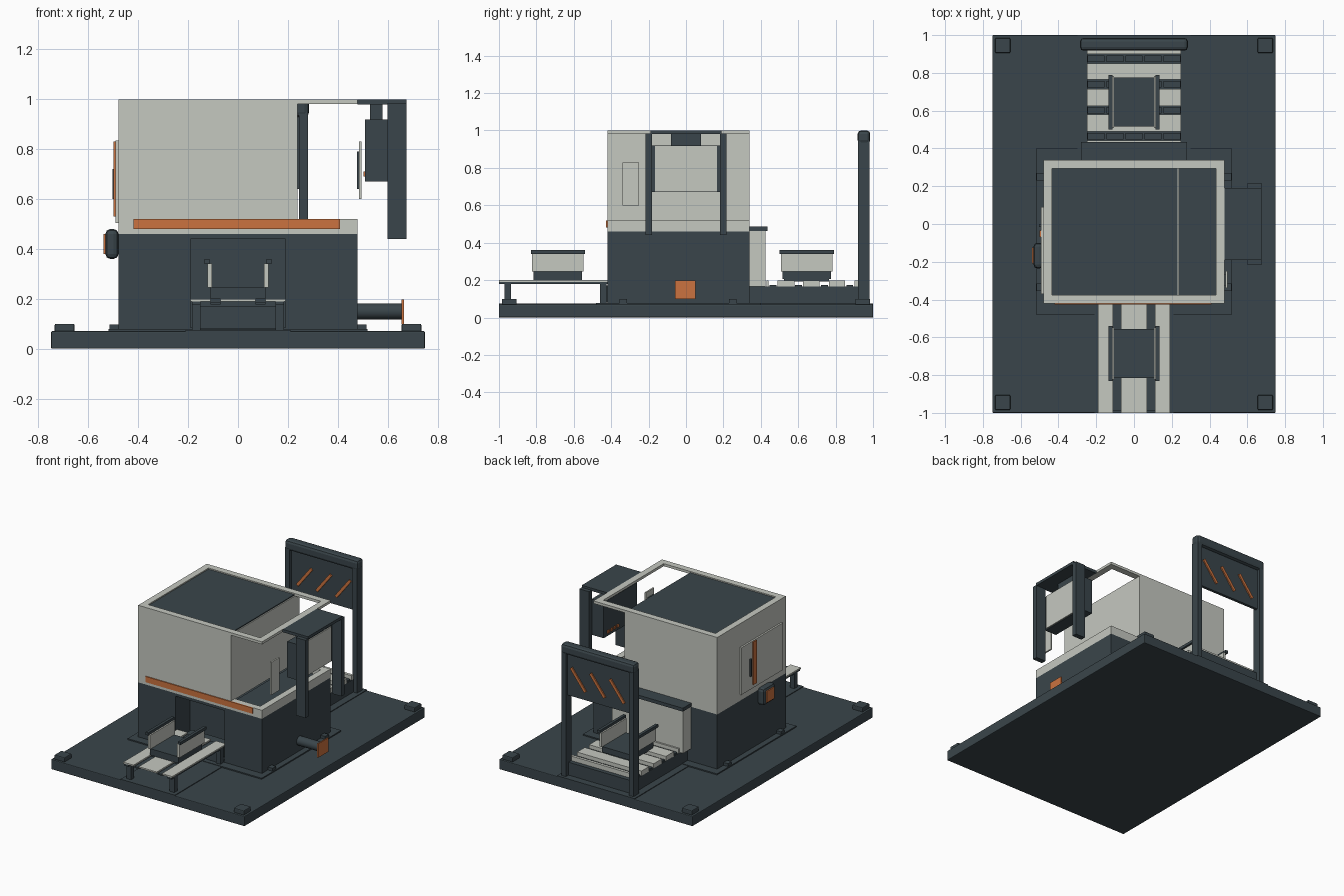
import bpy, math


def material(name, rgb):
    m = bpy.data.materials.new(name)
    m.diffuse_color = (*rgb, 1)
    return m


DARK = material("slate", (0.042, 0.060, 0.070))
LIGHT = material("pale_grey", (0.56, 0.58, 0.53))
ORANGE = material("orange", (0.60, 0.17, 0.05))


def box(name, x, y, z, mat=DARK, bevel=0.0):
    """Box given by its (min, max) range on each axis."""
    bpy.ops.mesh.primitive_cube_add(size=1, location=[(a + b) / 2 for a, b in (x, y, z)])
    o = bpy.context.object
    o.name = name
    o.scale = [b - a for a, b in (x, y, z)]
    bpy.ops.object.transform_apply(location=False, rotation=False, scale=True)
    if mat:
        o.data.materials.append(mat)
    if bevel:
        b = o.modifiers.new("bevel", 'BEVEL')
        b.width, b.segments = bevel, 2
    return o


def frame(name, x, y, z, w, mat):
    """Flat rectangular rim made of four bars."""
    for s, yy in (("front", (y[0], y[0] + w)), ("back", (y[1] - w, y[1]))):
        box(f"{name}_{s}", x, yy, z, mat)
    for s, xx in (("left", (x[0], x[0] + w)), ("right", (x[1] - w, x[1]))):
        box(f"{name}_{s}", xx, (y[0] + w, y[1] - w), z, mat)


# Ground plate, raised pads and corner feet
box("base_plate", (-0.75, 0.75), (-1, 1), (0, 0.07), bevel=0.005)
box("machine_pad", (-0.52, 0.52), (-0.48, 0.40), (0.065, 0.078))
box("infeed_pad", (-0.21, 0.21), (-1, -0.48), (0.065, 0.075))
box("outfeed_pad", (-0.30, 0.30), (0.40, 1), (0.065, 0.075))
for sx in (-1, 1):
    for sy in (-1, 1):
        cx, cy = 0.695 * sx, 0.945 * sy
        box("corner_block", (cx - 0.04, cx + 0.04), (cy - 0.04, cy + 0.04), (0.065, 0.10), bevel=0.006)
    for cy in (-0.335, 0.25):
        cx = 0.495 * sx
        box("anchor_foot", (cx - 0.02, cx + 0.02), (cy - 0.02, cy + 0.02), (0.07, 0.098))

# Lower housing with the infeed recess cut out of its front
housing = box("lower_housing", (-0.48, 0.48), (-0.42, 0.34), (0.075, 0.46))
cutter = box("recess_cutter", (-0.19, 0.19), (-0.6, -0.26), (0.085, 0.44), DARK)
cutter.hide_render = True
cutter.hide_set(True)
cut = housing.modifiers.new("recess", 'BOOLEAN')
cut.operation, cut.object, cut.solver = 'DIFFERENCE', cutter, 'EXACT'

# Upper cabinet, open bay and top rim
frame("waist_band", (-0.48, 0.48), (-0.42, 0.34), (0.46, 0.52), 0.045, LIGHT)
box("bay_floor", (0.2, 0.436), (-0.376, 0.296), (0.455, 0.475))
box("upper_cabinet", (-0.48, 0.238), (-0.42, 0.34), (0.515, 0.985), LIGHT)
box("roof_panel", (-0.436, 0.23), (-0.376, 0.296), (0.98, 0.992))
frame("top_rim", (-0.48, 0.48), (-0.42, 0.34), (0.982, 1.0), 0.045, LIGHT)
box("front_stripe", (-0.42, 0.41), (-0.427, -0.418), (0.48, 0.52), ORANGE)

# Left service door, its strip, handle and push button
box("service_door", (-0.492, -0.479), (-0.37, 0.09), (0.505, 0.835), LIGHT)
box("door_strip", (-0.500, -0.491), (-0.07, -0.035), (0.53, 0.83), ORANGE)
box("door_handle", (-0.503, -0.491), (-0.015, 0.0), (0.60, 0.72))
box("button_housing", (-0.532, -0.479), (-0.235, -0.10), (0.36, 0.48), bevel=0.02)
box("button_face", (-0.540, -0.531), (-0.21, -0.125), (0.38, 0.46), ORANGE)

# Right drain pipe with square flange
bpy.ops.mesh.primitive_cylinder_add(vertices=24, radius=0.032, depth=0.19,
                                    location=(0.565, -0.005, 0.15), rotation=(0, math.pi / 2, 0))
pipe = bpy.context.object
pipe.name = "drain_pipe"
pipe.data.materials.append(DARK)
bpy.ops.object.shade_smooth_by_angle()
box("pipe_flange", (0.656, 0.665), (-0.06, 0.052), (0.10, 0.197), ORANGE)

# Right hanging arm with screen, and the small key plate
box("arm_roof", (0.48, 0.675), (-0.19, 0.19), (0.98, 1.0))
for s in (-1, 1):
    y = sorted((0.182 * s, 0.217 * s))
    box("arm_post", (0.60, 0.675), y, (0.44, 0.985))
box("screen_housing", (0.51, 0.60), (-0.183, 0.183), (0.67, 0.92))
box("screen_neck", (0.53, 0.58), (-0.08, 0.08), (0.91, 0.985))
box("screen_face", (0.599, 0.608), (-0.165, 0.165), (0.675, 0.917), LIGHT)
for i in range(4):
    y = 0.02 + i * 0.035
    box("screen_key", (0.503, 0.511), (y, y + 0.02), (0.69, 0.71), ORANGE)
box("key_plate", (0.485, 0.496), (-0.34, -0.25), (0.60, 0.83), LIGHT)
box("key_plate_back", (0.478, 0.485), (-0.325, -0.265), (0.64, 0.79))

# Infeed table: lengthwise slats on a frame with legs
for x in ((-0.19, -0.11), (-0.07, 0.07), (0.11, 0.19)):
    box("infeed_slat", x, (-1, -0.40), (0.19, 0.20), LIGHT)
for s in (-1, 1):
    x = sorted((0.07 * s, 0.11 * s))
    box("infeed_channel", x, (-0.99, -0.40), (0.178, 0.188))
    x = sorted((0.15 * s, 0.185 * s))
    box("infeed_rail", x, (-1, -0.42), (0.178, 0.191))
    for y in (-0.97, -0.46):
        box("infeed_leg", x, (y, y + 0.035), (0.07, 0.185))
box("infeed_step", (-0.15, 0.15), (-0.45, -0.30), (0.08, 0.17))


# Carriers: block, two pale side walls and dark caps
def carrier(cy, z):
    box("carrier_block", (-0.11, 0.11), (cy - 0.13, cy + 0.13), (z, 0.245))
    for s in (-1, 1):
        box("carrier_runner", sorted((0.07 * s, 0.11 * s)), (cy - 0.12, cy + 0.12), (z - 0.012, z + 0.005))
        box("carrier_wall", sorted((0.105 * s, 0.122 * s)), (cy - 0.138, cy + 0.138), (0.245, 0.342), LIGHT)
        box("carrier_cap", sorted((0.115 * s, 0.135 * s)), (cy - 0.145, cy + 0.145), (0.34, 0.36))


carrier(-0.685, 0.20)
carrier(0.645, 0.205)

# Outfeed bed: crosswise slats on a closed base
box("outfeed_base", (-0.25, 0.25), (0.34, 0.95), (0.07, 0.165))
for y in ((0.43, 0.442), (0.49, 0.58), (0.625, 0.715), (0.765, 0.85), (0.90, 0.92)):
    box("outfeed_slat", (-0.25, 0.25), y, (0.163, 0.197), LIGHT)
for y in (0.465, 0.602, 0.74, 0.875):
    for i in range(5):
        x = -0.2 + i * 0.1
        box("outfeed_roller", (x - 0.045, x + 0.045), (y - 0.018, y + 0.018), (0.16, 0.175))

# Outfeed hood
box("outfeed_hood", (-0.275, 0.275), (0.338, 0.425), (0.165, 0.465), LIGHT)
box("hood_cap", (-0.28, 0.28), (0.338, 0.435), (0.463, 0.487))

# Gantry with sign panel and diagonal stripes on both sides
for s in (-1, 1):
    box("gantry_post", sorted((0.245 * s, 0.28 * s)), (0.92, 0.98), (0.07, 0.95))
box("gantry_beam", (-0.285, 0.285), (0.918, 0.985), (0.93, 1.0), bevel=0.018)
box("gantry_panel", (-0.25, 0.25), (0.94, 0.96), (0.64, 0.94))
for cx in (-0.14, 0.01, 0.16):
    for y in (0.936, 0.964):
        st = box("gantry_stripe", (cx - 0.01, cx + 0.01), (y - 0.0045, y + 0.0045), (0.68, 0.86), ORANGE)
        st.rotation_euler.y = math.radians(38)
